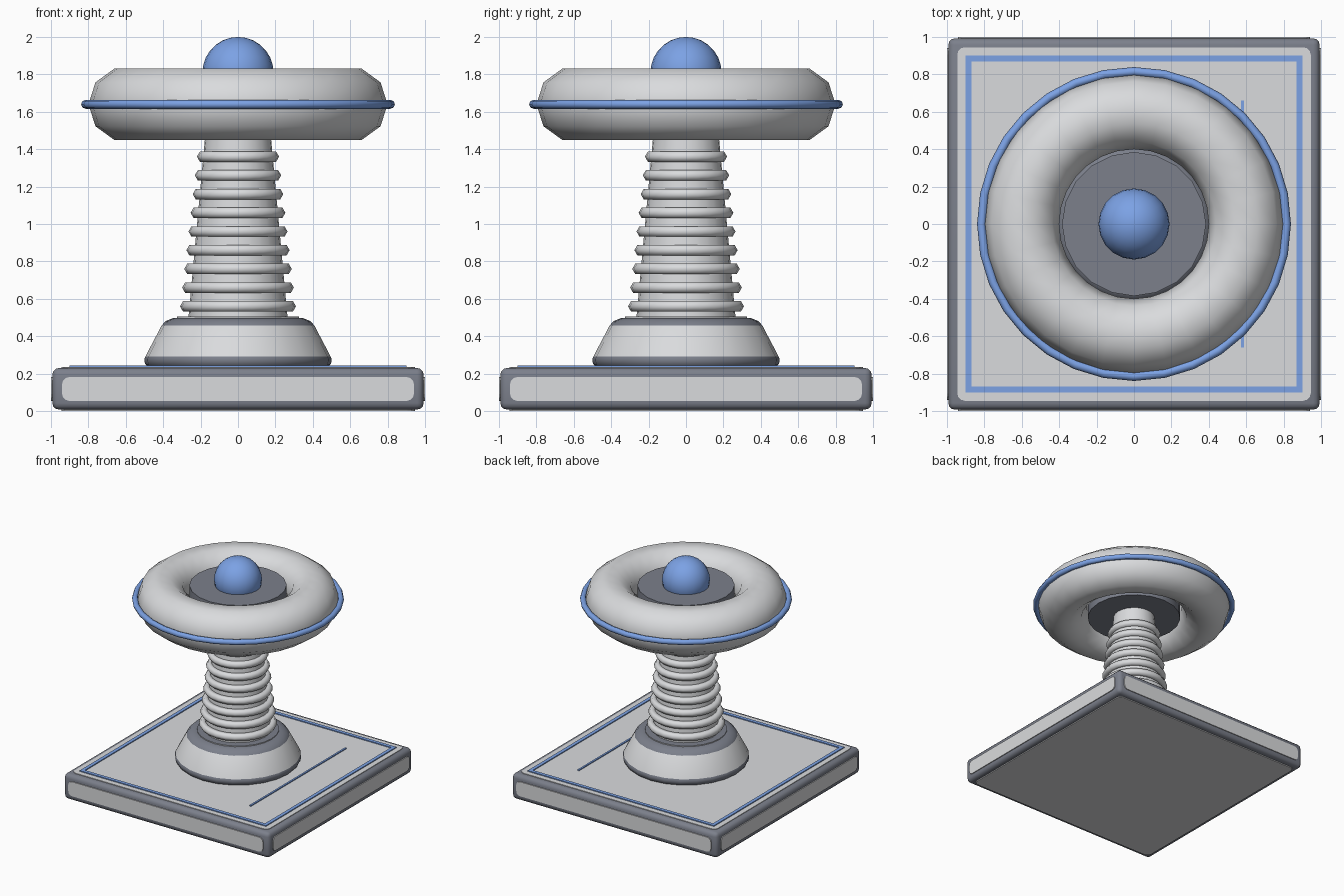
import bpy, bmesh, math
from mathutils import Matrix

if "Cube" in bpy.data.objects:
    bpy.data.objects.remove(bpy.data.objects["Cube"])


def material(name, rgb):
    m = bpy.data.materials.new(name)
    m.diffuse_color = (*rgb, 1)
    m.use_nodes = True
    m.node_tree.nodes["Principled BSDF"].inputs["Base Color"].default_value = m.diffuse_color
    return m


LIGHT = material("pale grey", (0.70, 0.71, 0.725))
DARK = material("slate grey", (0.20, 0.215, 0.26))
BLUE = material("soft blue", (0.20, 0.36, 0.78))


def finish(name, bm, mats, sharp=None):
    """Turn a bmesh into an object; sharp None = fully smooth, 0 = flat."""
    bmesh.ops.recalc_face_normals(bm, faces=bm.faces)
    for f in bm.faces:
        f.smooth = sharp != 0
    me = bpy.data.meshes.new(name)
    bm.to_mesh(me)
    bm.free()
    for m in mats:
        me.materials.append(m)
    if sharp:
        me.set_sharp_from_angle(angle=math.radians(sharp))
    ob = bpy.data.objects.new(name, me)
    bpy.context.collection.objects.link(ob)
    return ob


def lathe(name, profile, segs, mats, bands=None, closed=False, sharp=35):
    """Revolve (radius, z) points round z; bands gives a material per strip."""
    bm = bmesh.new()
    rings = []
    for r, z in profile:
        rings.append([bm.verts.new((r * math.cos(a), r * math.sin(a), z))
                      for a in (2 * math.pi * i / segs for i in range(segs))])
    count = len(rings) if closed else len(rings) - 1
    for k in range(count):
        a, b = rings[k], rings[(k + 1) % len(rings)]
        for i in range(segs):
            j = (i + 1) % segs
            f = bm.faces.new((a[i], a[j], b[j], b[i]))
            f.material_index = bands[k] if bands else 0
    if not closed:
        bm.faces.new(rings[0])
        bm.faces.new(rings[-1])
    return finish(name, bm, mats, sharp)


def torus(name, major, minor, z, segs, sides, mat):
    pts = [(major + minor * math.cos(2 * math.pi * i / sides),
            z + minor * math.sin(2 * math.pi * i / sides)) for i in range(sides)]
    return lathe(name, pts, segs, [mat], closed=True, sharp=None)


def box(name, centre, size, mat, bevel=0, axis=None, segs=3):
    """Box with all edges bevelled, or only the edges along one axis."""
    bm = bmesh.new()
    bmesh.ops.create_cube(bm, size=1)
    bmesh.ops.scale(bm, vec=size, verts=bm.verts)
    if bevel:
        edges = [e for e in bm.edges if axis is None or
                 abs((e.verts[0].co - e.verts[1].co)[axis]) > 1e-4]
        bmesh.ops.bevel(bm, geom=edges, offset=bevel, segments=segs,
                        profile=0.5, affect='EDGES')
    bmesh.ops.translate(bm, vec=centre, verts=bm.verts)
    return finish(name, bm, [mat], 35 if axis is None and bevel else 0)


# Base slab with pale panels set on every side
box("base_frame", (0, 0, 0.119), (1.985, 1.985, 0.222), DARK, 0.035)
box("base_top_panel", (0, 0, 0.23), (1.89, 1.89, 0.01), LIGHT, 0.04, 2)
box("base_bottom_panel", (0, 0, 0.006), (1.89, 1.89, 0.012), LIGHT, 0.04, 2)
for s in (-1, 1):
    side = "right" if s > 0 else "left"
    end = "back" if s > 0 else "front"
    box(f"base_{side}_panel", (s * 0.995, 0, 0.118), (0.01, 1.88, 0.126), LIGHT, 0.035, 0)
    box(f"base_{end}_panel", (0, s * 0.995, 0.118), (1.88, 0.01, 0.126), LIGHT, 0.035, 1)
    # Blue border strips on the top
    box(f"border_strip_{side}", (s * 0.885, 0, 0.239), (0.03, 1.80, 0.008), BLUE)
    box(f"border_strip_{end}", (0, s * 0.885, 0.239), (1.74, 0.03, 0.008), BLUE)
box("inlay_line", (0.58, 0, 0.239), (0.016, 1.32, 0.008), BLUE)

# Pedestal: pale cone with dark rims
lathe("pedestal",
      [(0.48, 0.234), (0.495, 0.25), (0.50, 0.265), (0.50, 0.28), (0.495, 0.292),
       (0.408, 0.458), (0.385, 0.482), (0.345, 0.498), (0.325, 0.498), (0.325, 0.505)],
      24, [DARK, LIGHT], [0, 0, 0, 0, 1, 0, 0, 0, 1])

# Tapered column and its ribs
lathe("column", [(0.265, 0.50), (0.17, 1.53)], 24, [LIGHT])
for i in range(9):
    torus(f"column_rib_{i + 1}", 0.278 - 0.0113 * i, 0.032, 0.56 + 0.1 * i, 24, 6, LIGHT)

# Ring, its blue trim and the hub inside it
torus("ring", 0.60, 0.20, 1.64, 28, 10, LIGHT)
torus("ring_trim", 0.815, 0.024, 1.64, 32, 8, BLUE)
lathe("hub", [(0.385, 1.52), (0.385, 1.76)], 20, [DARK])

# Dome ball on the hub
bm = bmesh.new()
bmesh.ops.create_uvsphere(bm, u_segments=20, v_segments=14, radius=0.19,
                          matrix=Matrix.Translation((0, 0, 1.81)))
finish("dome_ball", bm, [BLUE])
